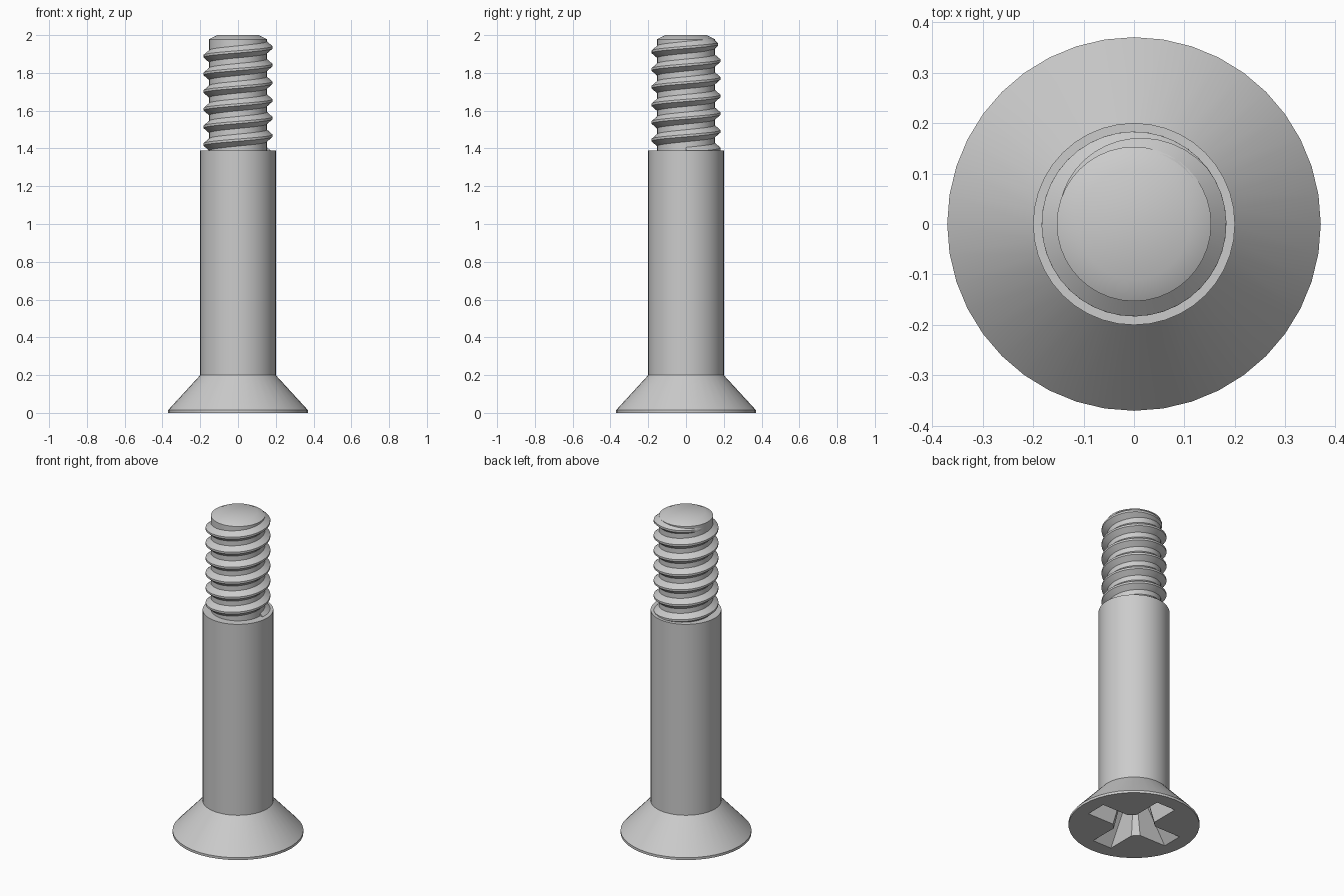
import bpy, bmesh, math

cube = bpy.data.objects.get("Cube")
if cube:
    bpy.data.objects.remove(cube, do_unlink=True)

SEGMENTS = 40
steel = bpy.data.materials.new("plain steel grey")
steel.use_nodes = True
GREY = (0.6, 0.6, 0.6, 1)
steel.diffuse_color = GREY
steel.node_tree.nodes["Principled BSDF"].inputs["Base Color"].default_value = GREY


def make_object(name, bm):
    bmesh.ops.recalc_face_normals(bm, faces=bm.faces)
    mesh = bpy.data.meshes.new(name)
    bm.to_mesh(mesh)
    bm.free()
    mesh.materials.append(steel)
    obj = bpy.data.objects.new(name, mesh)
    bpy.context.collection.objects.link(obj)
    return obj


def select(obj):
    bpy.ops.object.select_all(action='DESELECT')
    obj.select_set(True)
    bpy.context.view_layer.objects.active = obj


def smooth(obj):
    select(obj)
    bpy.ops.object.shade_smooth_by_angle(angle=math.radians(28))


def loft(name, rings, closed=True):
    """Skin a list of equally long closed point rings and cap both ends."""
    bm = bmesh.new()
    loops = [[bm.verts.new(p) for p in ring] for ring in rings]
    for low, high in zip(loops, loops[1:]):
        for i in range(len(low)):
            j = (i + 1) % len(low)
            bm.faces.new((low[i], low[j], high[j], high[i]))
    bm.faces.new(loops[0][::-1])
    bm.faces.new(loops[-1])
    return make_object(name, bm)


def lathe(name, profile):
    angles = [2 * math.pi * i / SEGMENTS for i in range(SEGMENTS)]
    return loft(name, [[(r * math.cos(a), r * math.sin(a), z) for a in angles]
                       for r, z in profile])


def cross_ring(reach, half, chamfer, z):
    """Four-armed outline with chamfered inner corners."""
    arm = [(half + chamfer, -half), (reach, -half), (reach, half), (half + chamfer, half)]
    points = []
    for _ in range(4):
        points += [(x, y, z) for x, y in arm]
        arm = [(-y, x) for x, y in arm]
    return points


# Countersunk head and plain shank
body = lathe("head_and_shank", [(0.37, 0), (0.37, 0.015), (0.2, 0.2), (0.2, 1.39)])

# Tapered cross recess in the underside of the head
cutter = loft("recess_cutter", [cross_ring(0.285, 0.066, 0.035, -0.005),
                                cross_ring(0.125, 0.04, 0.015, 0.2),
                                cross_ring(0.03, 0.012, 0.005, 0.225)])
cutter.hide_render = True
select(body)
cut = body.modifiers.new("cross_recess", 'BOOLEAN')
cut.operation = 'DIFFERENCE'
cut.solver = 'EXACT'
cut.object = cutter
bpy.ops.object.modifier_apply(modifier=cut.name)
bpy.data.objects.remove(cutter, do_unlink=True)
smooth(body)

# Threaded core with chamfered tip
smooth(lathe("thread_core", [(0.153, 1.36), (0.153, 1.978), (0.11, 2.0)]))

# Right-handed helical thread, fading into the core at the tip
PITCH, ROOT, CREST = 0.0935, 0.148, 0.183
START, END, FADE = -5.0, 1.48, 1.1
sections = []
steps = round((END - START) * SEGMENTS)
for i in range(steps + 1):
    turn = START + (END - START) * i / steps
    a = 2 * math.pi * turn
    z = min(1.935 + PITCH * (turn - 1), 1.95)
    fade = max(0, (turn - FADE) / (END - FADE))
    crest = CREST - (CREST - ROOT - 0.002) * fade
    wide = 0.036 * (1 - 0.6 * fade)
    shape = [(ROOT, -wide), (crest, -0.006), (crest, 0.006), (ROOT, wide)]
    sections.append([(r * math.cos(a), r * math.sin(a), z + dz) for r, dz in shape])
smooth(loft("screw_thread", sections))
